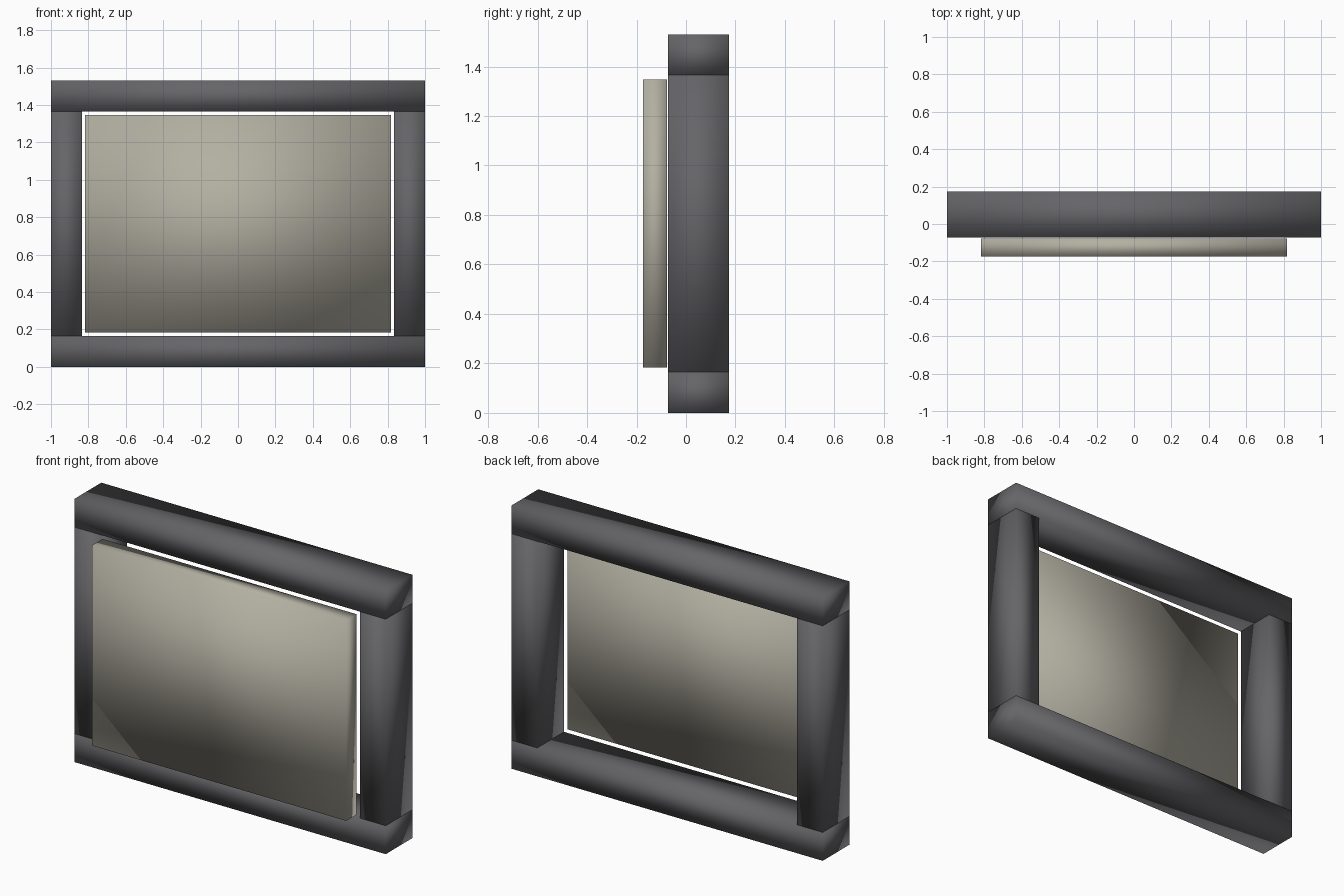
import bpy

if "Cube" in bpy.data.objects:
    bpy.data.objects.remove(bpy.data.objects["Cube"])


def material(name, rgb):
    m = bpy.data.materials.new(name)
    m.diffuse_color = (*rgb, 1)
    m.use_nodes = True
    m.node_tree.nodes["Principled BSDF"].inputs["Base Color"].default_value = m.diffuse_color
    return m


def box(name, lo, hi, mat):
    bpy.ops.mesh.primitive_cube_add(size=1, location=[(a + b) / 2 for a, b in zip(lo, hi)])
    ob = bpy.context.object
    ob.name = name
    ob.scale = [b - a for a, b in zip(lo, hi)]
    bpy.ops.object.transform_apply(location=False, rotation=False, scale=True)
    bpy.ops.object.shade_smooth()  # soft shading across the box edges
    ob.data.materials.append(mat)
    return ob


dark = material("dark_grey", (0.13, 0.13, 0.14))
beige = material("warm_beige", (0.45, 0.43, 0.36))

W, H, T = 1.0, 1.53, 0.165      # half width, height, bar thickness
Y0, Y1 = -0.072, 0.173          # frame depth

# Horizontal rails span the full width
box("bottom_rail", (-W, Y0, 0), (W, Y1, T), dark)
box("top_rail", (-W, Y0, H - T), (W, Y1, H), dark)

# Side posts fit between the rails
for name, x in (("left_post", -W), ("right_post", W - T)):
    box(name, (x, Y0, T), (x + T, Y1, H - T), dark)

# Panel floating just in front of the opening
box("panel", (-0.817, -0.173, 0.183), (0.817, -0.077, 1.347), beige)
